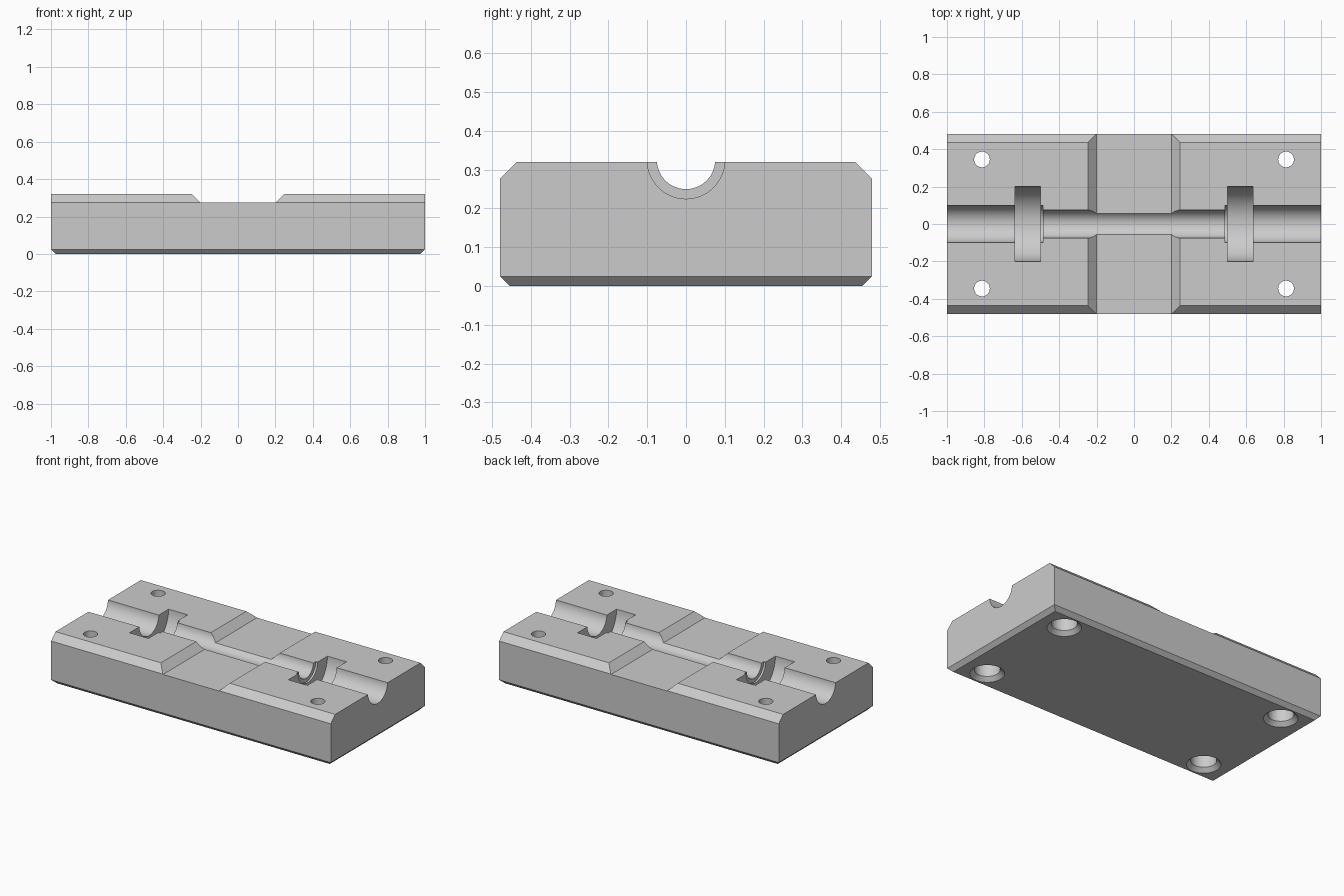
import bpy
import bmesh
from math import radians, tau
from mathutils import Matrix, Vector

if "Cube" in bpy.data.objects:
    bpy.data.objects.remove(bpy.data.objects["Cube"], do_unlink=True)

LENGTH, WIDTH, HEIGHT = 2.0, 0.96, 0.32
AXIS_Z = 0.325          # height of the shaft axis

grey = bpy.data.materials.new("plain grey")
grey.use_nodes = True
colour = (0.6, 0.6, 0.6, 1)
grey.diffuse_color = colour
grey.node_tree.nodes["Principled BSDF"].inputs["Base Color"].default_value = colour


def add_object(name, bm):
    bmesh.ops.recalc_face_normals(bm, faces=bm.faces)
    mesh = bpy.data.meshes.new(name)
    bm.to_mesh(mesh)
    bm.free()
    obj = bpy.data.objects.new(name, mesh)
    mesh.materials.append(grey)
    bpy.context.collection.objects.link(obj)
    return obj


def lathe(name, profile, axis, segments, location):
    """Solid of revolution from (distance along axis, radius) pairs."""
    bm = bmesh.new()
    along = Vector(axis)
    out = Vector((0, 1, 0))
    ends = [(profile[0][0], 0)] + profile + [(profile[-1][0], 0)]
    verts = [bm.verts.new(along * d + out * r) for d, r in ends]
    edges = [bm.edges.new(pair) for pair in zip(verts, verts[1:])]
    bmesh.ops.spin(bm, geom=verts + edges, cent=(0, 0, 0), axis=along,
                   angle=tau, steps=segments, use_duplicate=False)
    bmesh.ops.remove_doubles(bm, verts=bm.verts, dist=1e-5)
    bmesh.ops.translate(bm, verts=bm.verts, vec=location)
    return add_object(name, bm)


# Base block with chamfered foot and chamfered long top edges
bm = bmesh.new()
bmesh.ops.create_cube(bm, size=1, matrix=Matrix.Translation((0, 0, HEIGHT / 2))
                      @ Matrix.Diagonal((LENGTH, WIDTH, HEIGHT, 1)))


def chamfer(rule, size):
    picked = [e for e in bm.edges if rule(*[v.co for v in e.verts])]
    bmesh.ops.bevel(bm, geom=picked, offset=size, segments=1,
                    affect='EDGES', profile=0.5)


chamfer(lambda a, b: max(a.z, b.z) < 0.01, 0.025)
chamfer(lambda a, b: min(a.z, b.z) > HEIGHT - 0.01 and abs(a.x - b.x) > 1, 0.044)
block = add_object("bearing_block", bm)

# Sloped channel across the middle
bm = bmesh.new()
section = [(-0.2, 0.274), (0.2, 0.274), (0.3, 0.374), (-0.3, 0.374)]
face = bm.faces.new([bm.verts.new((x, -0.6, z)) for x, z in section])
side = bmesh.ops.extrude_face_region(bm, geom=[face])["geom"]
bmesh.ops.translate(bm, vec=(0, 1.2, 0),
                    verts=[v for v in side if isinstance(v, bmesh.types.BMVert)])
cutters = [add_object("channel_cutter", bm)]

# Stepped shaft groove with a bearing pocket on each side
half = [(0.487, 0.075), (0.487, 0.1), (0.5, 0.1), (0.5, 0.2),
        (0.636, 0.2), (0.636, 0.1), (1.1, 0.1)]
groove = [(-x, r) for x, r in reversed(half)] + half
cutters.append(lathe("groove_cutter", groove, (1, 0, 0), 96, (0, 0, AXIS_Z)))

# Screw holes, counterbored and countersunk from below
hole = [(-0.01, 0.11), (0.025, 0.075), (0.2, 0.075), (0.2, 0.042), (0.4, 0.042)]
for sx in (-1, 1):
    for sy in (-1, 1):
        cutters.append(lathe("screw_hole_cutter", hole, (0, 0, 1), 48,
                             (sx * 0.813, sy * 0.345, 0)))

# Cut everything out of the block
bpy.ops.object.select_all(action='DESELECT')
bpy.context.view_layer.objects.active = block
block.select_set(True)
for cutter in cutters:
    cutter.hide_render = True
    mod = block.modifiers.new("cut", 'BOOLEAN')
    mod.operation = 'DIFFERENCE'
    mod.solver = 'EXACT'
    mod.object = cutter
    bpy.ops.object.modifier_apply(modifier=mod.name)
    bpy.data.objects.remove(cutter, do_unlink=True)

bpy.ops.object.shade_smooth_by_angle(angle=radians(20))
